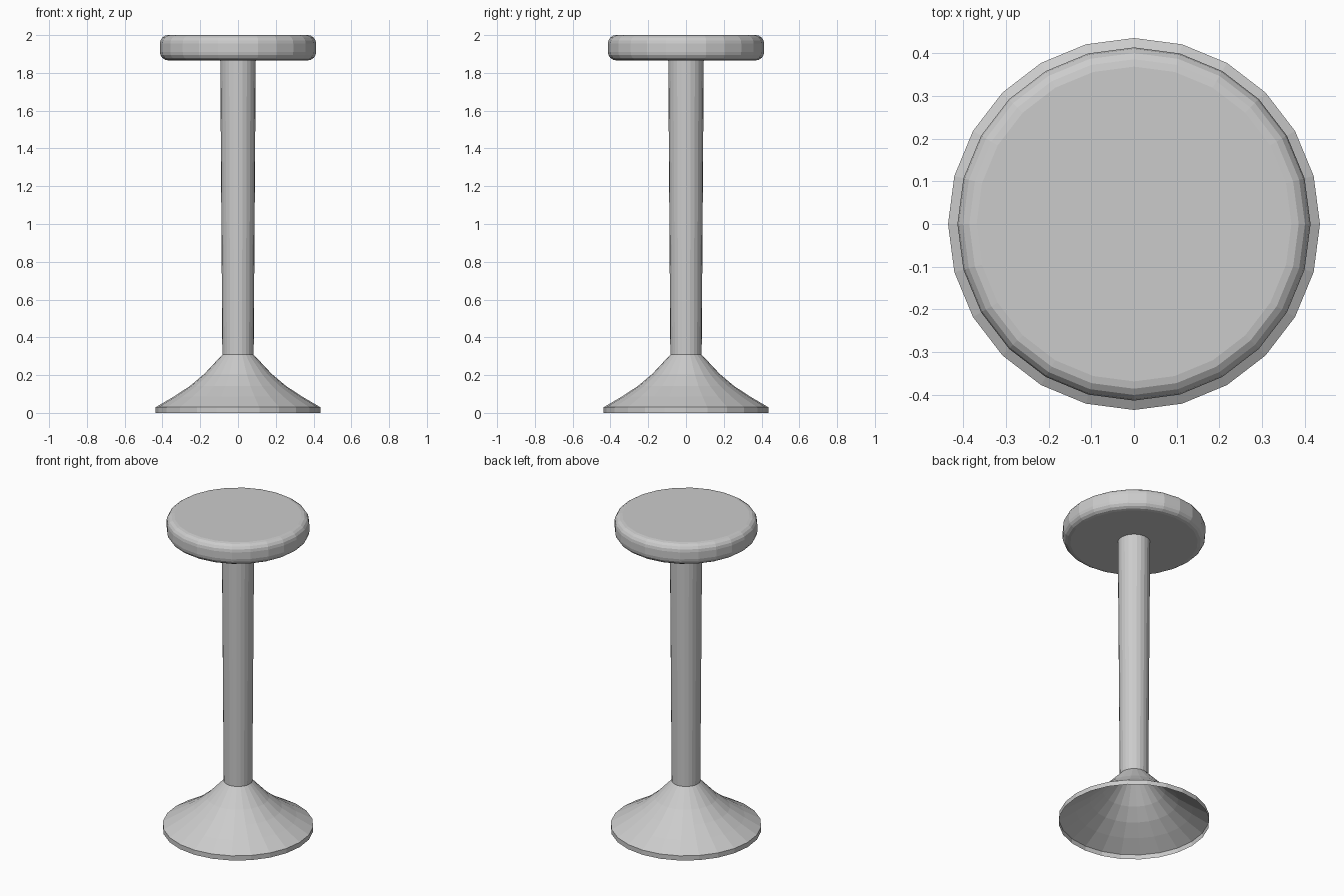
import bpy, bmesh, math

if "Cube" in bpy.data.objects:
    bpy.data.objects.remove(bpy.data.objects["Cube"])

SIDES = 24


def lathe(name, profile, cap_bottom=False, cap_top=False):
    """Revolve (radius, z) points, listed bottom to top, around the z axis."""
    bm = bmesh.new()
    rings = []
    for r, z in profile:
        rings.append([bm.verts.new((r * math.cos(2 * math.pi * i / SIDES),
                                    r * math.sin(2 * math.pi * i / SIDES), z))
                      for i in range(SIDES)])
    for low, high in zip(rings, rings[1:]):
        for i in range(SIDES):
            j = (i + 1) % SIDES
            bm.faces.new((low[i], low[j], high[j], high[i]))
    if cap_bottom:
        bm.faces.new(rings[0][::-1])
    if cap_top:
        bm.faces.new(rings[-1])
    mesh = bpy.data.meshes.new(name)
    bm.to_mesh(mesh)
    bm.free()
    obj = bpy.data.objects.new(name, mesh)
    bpy.context.collection.objects.link(obj)
    return obj


# Flared foot: a thin shell, open underneath
lathe("base", [(0.436, 0), (0.436, 0.03), (0.34, 0.086), (0.255, 0.142),
               (0.18, 0.205), (0.13, 0.258), (0.083, 0.308)])

# Slightly tapered post, wider at the top
lathe("column", [(0.083, 0.308), (0.094, 1.868)])

# Round cushion with rolled edges
R, BOTTOM, TOP, BEVEL, STEPS = 0.414, 1.866, 2.0, 0.045, 4
arc = [math.pi / 2 * k / STEPS for k in range(STEPS + 1)]
lower = [(R - BEVEL + BEVEL * math.sin(a), BOTTOM + BEVEL - BEVEL * math.cos(a)) for a in arc]
upper = [(R - BEVEL + BEVEL * math.cos(a), TOP - BEVEL + BEVEL * math.sin(a)) for a in arc]
lathe("seat", lower + upper, cap_bottom=True, cap_top=True)
